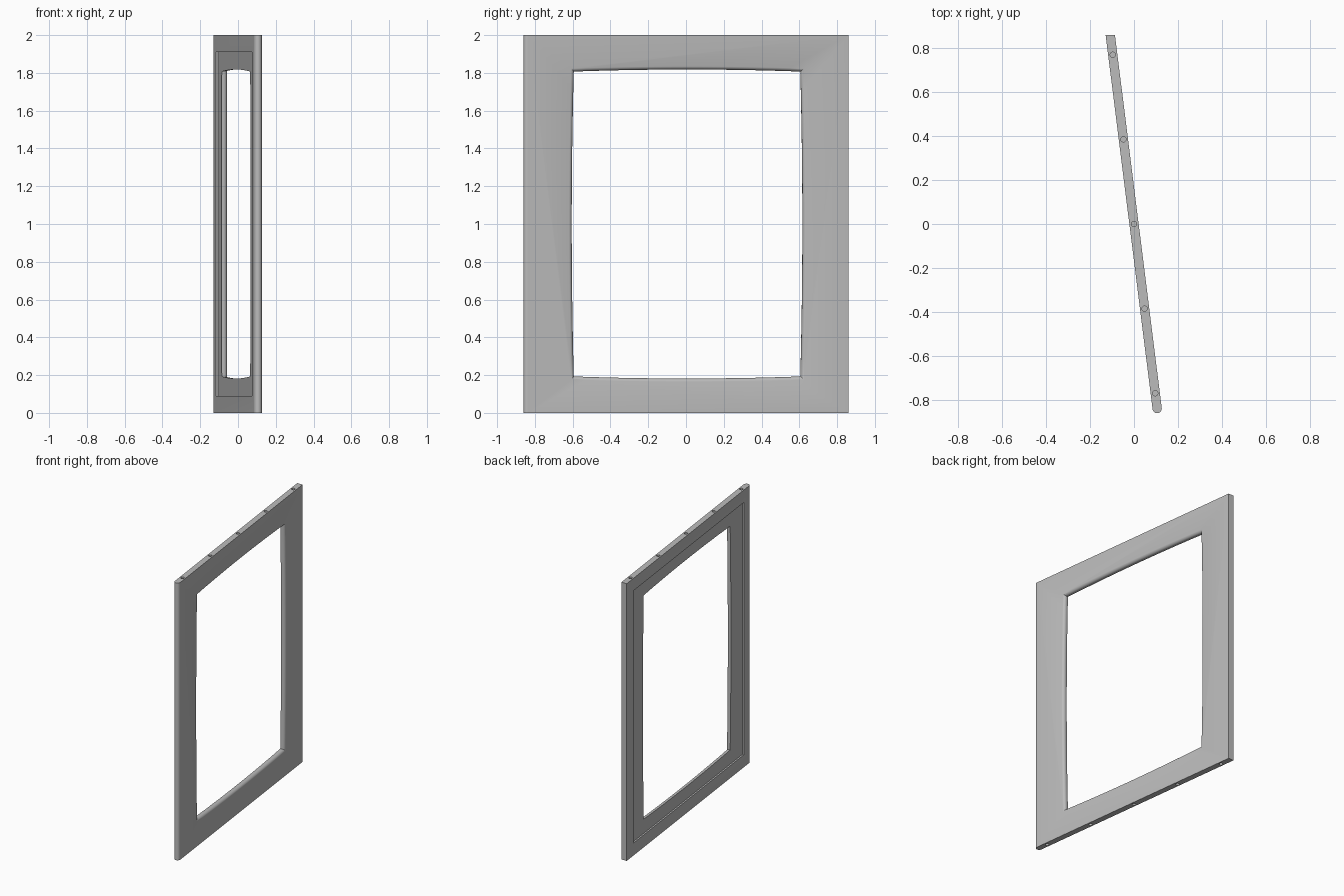
import bpy, bmesh
from math import sin, cos, tan, pi, radians
from mathutils import Matrix

if "Cube" in bpy.data.objects:
    bpy.data.objects.remove(bpy.data.objects["Cube"])

ANGLE = radians(7.15)   # the leaf is swung slightly about the vertical
HALF = 0.021            # half thickness
HEIGHT = 2.0


def loft(name, rings):
    """Closed solid through a list of equal-length point rings."""
    bm = bmesh.new()
    loops = [[bm.verts.new(p) for p in ring] for ring in rings]
    count = len(loops[0])
    for a, b in zip(loops, loops[1:]):
        for i in range(count):
            j = (i + 1) % count
            bm.faces.new((a[i], a[j], b[j], b[i]))
    bm.faces.new(loops[0][::-1])
    bm.faces.new(loops[-1])
    bmesh.ops.recalc_face_normals(bm, faces=bm.faces)
    return finish(name, bm)


def finish(name, bm):
    mesh = bpy.data.meshes.new(name)
    bm.to_mesh(mesh)
    bm.free()
    obj = bpy.data.objects.new(name, mesh)
    bpy.context.collection.objects.link(obj)
    return obj


def opening_ring(x, grow, steps=16):
    """Rectangle with gently bowed sides, in the plane at depth x."""
    a, b, bow, centre = 0.605 + grow, 0.807 + grow, 0.011, 0.006
    ts = [-1 + 2 * i / steps for i in range(steps)]
    side = [(a + bow * (1 - t * t), b * t) for t in ts]
    top = [(-a * t, b + bow * (1 - t * t)) for t in ts]
    half = side + top
    return [(x, centre + s * u, 1 + s * w) for s in (1, -1) for u, w in half]


# Frame slab: rounded leading edge, square-cut rear edge
nose = [(HALF * cos(t), -0.846 + HALF * sin(t))
        for t in [pi + pi * i / 20 for i in range(21)]]
rear = [(v, 0.86 / cos(ANGLE) - v * tan(ANGLE)) for v in (HALF, -HALF)]
frame = loft("window_frame", [[(x, y, z) for x, y in nose + rear] for z in (0, HEIGHT)])

# Bowed opening with a rounded-over edge on one face
R = 0.0205
rings = [opening_ring(-0.06, 0)]
for i in range(9):
    t = pi / 2 * i / 8
    rings.append(opening_ring(HALF + 0.0004 - R + R * sin(t), R * (1 - cos(t))))
rings.append(opening_ring(0.04, R))
cutters = [loft("opening_cutter", rings)]

# Shallow rectangular recess on the other face
bm = bmesh.new()
bmesh.ops.create_cube(bm, size=1)
bmesh.ops.scale(bm, vec=(0.1, 1.542, 1.82), verts=bm.verts)
bmesh.ops.translate(bm, vec=(-HALF + 0.011 - 0.05, 0, 1), verts=bm.verts)
cutters.append(finish("recess_cutter", bm))

# Pin holes along the top and bottom edges
bm = bmesh.new()
for z in (0, HEIGHT):
    for i in range(-2, 3):
        bmesh.ops.create_cone(bm, cap_ends=True, segments=20, radius1=0.012,
                              radius2=0.012, depth=0.08,
                              matrix=Matrix.Translation((0, 0.388 * i, z)))
cutters.append(finish("pin_hole_cutter", bm))

for cutter in cutters:
    cutter.hide_render = True
    mod = frame.modifiers.new(cutter.name, 'BOOLEAN')
    mod.operation, mod.solver, mod.object = 'DIFFERENCE', 'EXACT', cutter

# Bake the cuts and discard the cutters
graph = bpy.context.evaluated_depsgraph_get()
baked = bpy.data.meshes.new_from_object(frame.evaluated_get(graph))
frame.modifiers.clear()
frame.data = baked
for cutter in cutters:
    bpy.data.objects.remove(cutter)
baked.transform(Matrix.Rotation(ANGLE, 4, 'Z'))

# Single plain grey finish
grey = bpy.data.materials.new("plain_grey")
grey.use_nodes = True
colour = (0.5, 0.5, 0.5, 1)
grey.diffuse_color = colour
grey.node_tree.nodes["Principled BSDF"].inputs["Base Color"].default_value = colour
baked.materials.clear()
baked.materials.append(grey)

bpy.ops.object.select_all(action='DESELECT')
frame.select_set(True)
bpy.context.view_layer.objects.active = frame
bpy.ops.object.shade_smooth_by_angle(angle=radians(30))
